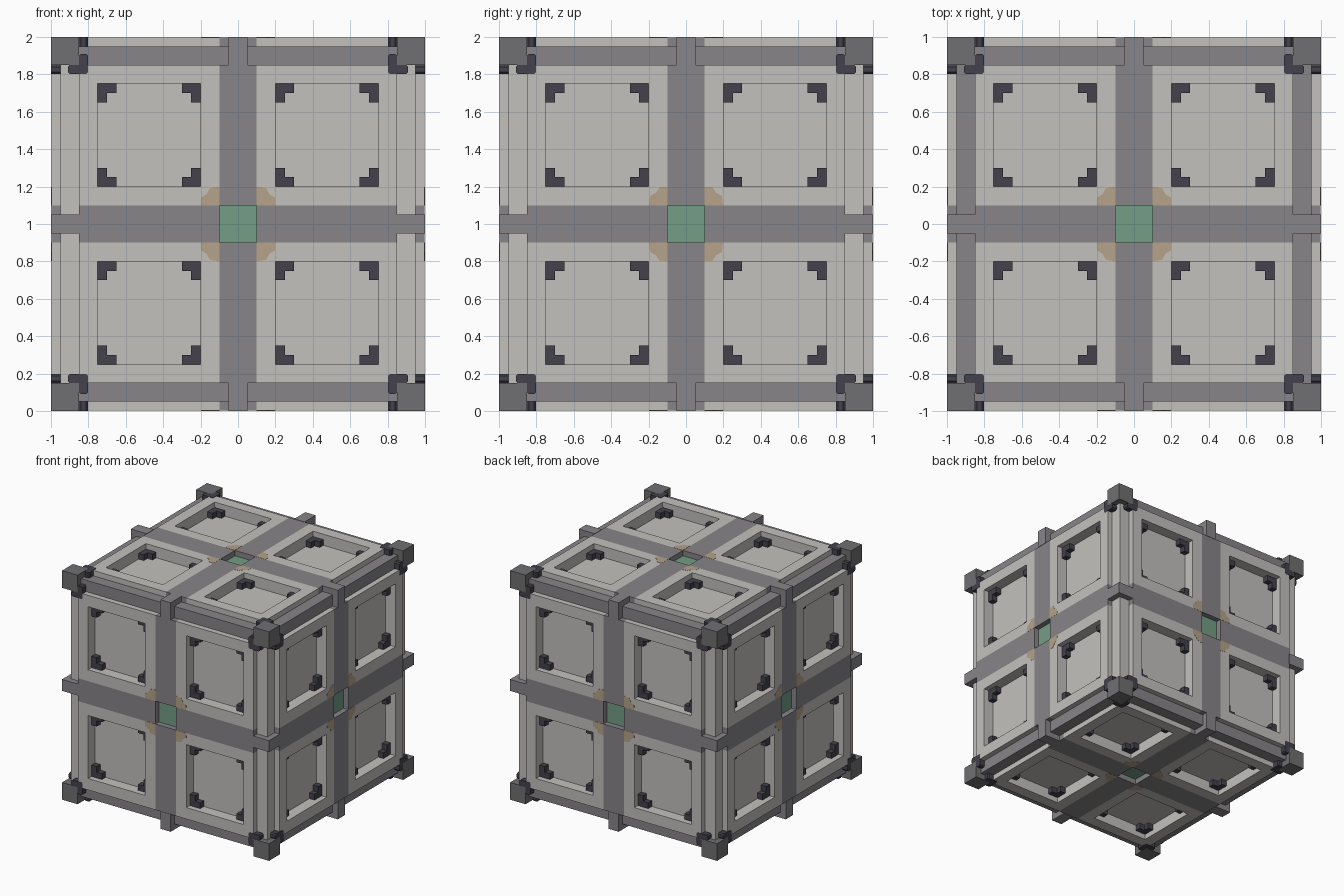
import bpy, bmesh, math
from mathutils import Matrix, Vector

if "Cube" in bpy.data.objects:
    bpy.data.objects.remove(bpy.data.objects["Cube"], do_unlink=True)


def material(name, r, g, b):
    lin = [(c / 255 / 12.92) if c < 11 else ((c / 255 + 0.055) / 1.055) ** 2.4 for c in (r, g, b)]
    m = bpy.data.materials.new(name)
    m.use_nodes = True
    m.diffuse_color = (*lin, 1)
    bsdf = m.node_tree.nodes["Principled BSDF"]
    bsdf.inputs["Base Color"].default_value = (*lin, 1)
    bsdf.inputs["Roughness"].default_value = 0.7
    return m


LIGHT = material("light_grey", 195, 193, 189)
BAND = material("band_grey", 135, 133, 137)
BLOCK = material("corner_grey", 112, 111, 113)
NAVY = material("dark_slate", 67, 66, 77)
TAN = material("worn_tan", 181, 163, 136)
GREEN = material("light_green", 115, 157, 133)

TOP = 0.997          # face plate height from the cube centre
UP = Matrix.Translation((0, 0, 1))
# Rotations taking the local +z face to each of the six sides
SIDES = {
    "top": Matrix.Identity(4),
    "bottom": Matrix.Rotation(math.pi, 4, "X"),
    "front": Matrix.Rotation(math.pi / 2, 4, "X"),
    "back": Matrix.Rotation(-math.pi / 2, 4, "X"),
    "left": Matrix.Rotation(math.pi / 2, 4, "Y"),
    "right": Matrix.Rotation(-math.pi / 2, 4, "Y"),
}
QUADS = [(1, 1), (-1, 1), (-1, -1), (1, -1)]


def finish(bm, name, mats, matrix, weld=False):
    if weld:
        bmesh.ops.remove_doubles(bm, verts=bm.verts, dist=1e-5)
    bmesh.ops.recalc_face_normals(bm, faces=bm.faces)
    me = bpy.data.meshes.new(name)
    bm.to_mesh(me)
    bm.free()
    for m in mats:
        me.materials.append(m)
    ob = bpy.data.objects.new(name, me)
    bpy.context.collection.objects.link(ob)
    ob.matrix_world = UP @ matrix
    return ob


def prism(bm, pts, z0, z1):
    """Extrude a flat outline from z0 to z1."""
    f = bm.faces.new([bm.verts.new((x, y, z0)) for x, y in pts])
    ext = bmesh.ops.extrude_face_region(bm, geom=[f])
    verts = [v for v in ext["geom"] if isinstance(v, bmesh.types.BMVert)]
    bmesh.ops.translate(bm, verts=verts, vec=(0, 0, z1 - z0))


def box(bm, lo, hi):
    prism(bm, [(lo[0], lo[1]), (hi[0], lo[1]), (hi[0], hi[1]), (lo[0], hi[1])], lo[2], hi[2])


def face_panel(side, rot):
    """Plate with four sunken windows, a grey cross and a sunken centre."""
    g = [-0.85, -0.75, -0.2, -0.1, 0.1, 0.2, 0.75, 0.85]
    n = len(g) - 1

    def cell(i, j):
        if not (0 <= i < n and 0 <= j < n):
            return 0.9, 0
        if i == 3 and j == 3:
            return 0.95, 2
        if i == 3 or j == 3:
            return TOP, 1
        if i in (1, 5) and j in (1, 5):
            return 0.9, 0
        return TOP, 0

    bm = bmesh.new()

    def quad(pts, mat):
        bm.faces.new([bm.verts.new(p) for p in pts]).material_index = mat

    def wall(a, b, ca, cb):
        if ca[0] != cb[0]:
            high = max(ca, cb)
            quad([(*a, ca[0]), (*b, ca[0]), (*b, cb[0]), (*a, cb[0])], high[1])

    for i in range(n):
        for j in range(n):
            h, mat = cell(i, j)
            quad([(g[i], g[j], h), (g[i + 1], g[j], h),
                  (g[i + 1], g[j + 1], h), (g[i], g[j + 1], h)], mat)
    for i in range(n + 1):
        for j in range(n):
            wall((g[i], g[j]), (g[i], g[j + 1]), cell(i - 1, j), cell(i, j))
            wall((g[j], g[i]), (g[j + 1], g[i]), cell(j, i - 1), cell(j, i))
    finish(bm, side + "_panel", [LIGHT, BAND, GREEN], rot, weld=True)


def ell(cx, cy, sx, sy, leg, w, c=0.0):
    """L outline with its corner at (cx, cy) and optional cut corners."""
    if c:
        p = [(c, 0), (leg - c, 0), (leg, c), (leg, w - c), (leg - c, w), (w, w),
             (w, leg - c), (w - c, leg), (c, leg), (0, leg - c), (0, c)]
    else:
        p = [(0, 0), (leg, 0), (leg, w), (w, w), (w, leg), (0, leg)]
    return [(cx + sx * x, cy + sy * y) for x, y in p]


for side, rot in SIDES.items():
    face_panel(side, rot)

    # Corner brackets inside each window
    bm = bmesh.new()
    for qx, qy in QUADS:
        for sx, sy in QUADS:
            cx = qx * 0.475 - sx * 0.275
            cy = qy * 0.475 - sy * 0.275
            prism(bm, ell(cx, cy, sx, sy, 0.1, 0.05), 0.895, 0.95)
    finish(bm, side + "_window_brackets", [NAVY], rot)

    # Corner clasps hugging the corner blocks
    bm = bmesh.new()
    for sx, sy in QUADS:
        prism(bm, ell(sx * 0.802, sy * 0.802, sx, sy, 0.108, 0.048, 0.01), 0.93, 0.9995)
    finish(bm, side + "_corner_clasps", [NAVY], rot)

    # Worn patches around the centre
    patch = [(0.1, 0.1), (0.197, 0.1), (0.199, 0.14), (0.168, 0.16), (0.15, 0.192), (0.1, 0.199)]
    bm = bmesh.new()
    for sx, sy in QUADS:
        prism(bm, [(sx * x, sy * y) for x, y in patch], TOP - 0.001, TOP + 0.0015)
    finish(bm, side + "_worn_patches", [TAN], rot)

# Edge beams and the clips that wrap the middle of each edge
AXES = {
    "side_to_side": (Matrix.Rotation(math.pi / 2, 4, "Y"), BAND),
    "front_to_back": (Matrix.Rotation(math.pi / 2, 4, "X"), BAND),
    "upright": (Matrix.Identity(4), LIGHT),
}
for axis, (rot, mat) in AXES.items():
    beams, clips = bmesh.new(), bmesh.new()
    for sx, sy in QUADS:
        for bm, lo, hi, half in ((beams, 0.85, 0.95, 0.86), (clips, 0.848, 1.0, 0.05)):
            xs, ys = sorted((sx * lo, sx * hi)), sorted((sy * lo, sy * hi))
            box(bm, (xs[0], ys[0], -half), (xs[1], ys[1], half))
    finish(beams, axis + "_edge_beams", [mat], rot)
    finish(clips, axis + "_edge_clips", [BAND], rot)

# Corner blocks
bm = bmesh.new()
for sx, sy in QUADS:
    for sz in (-1, 1):
        c = Vector((sx, sy, sz)) * 0.925
        h = Vector((0.075, 0.075, 0.075))
        box(bm, c - h, c + h)
finish(bm, "corner_blocks", [BLOCK], Matrix.Identity(4))
